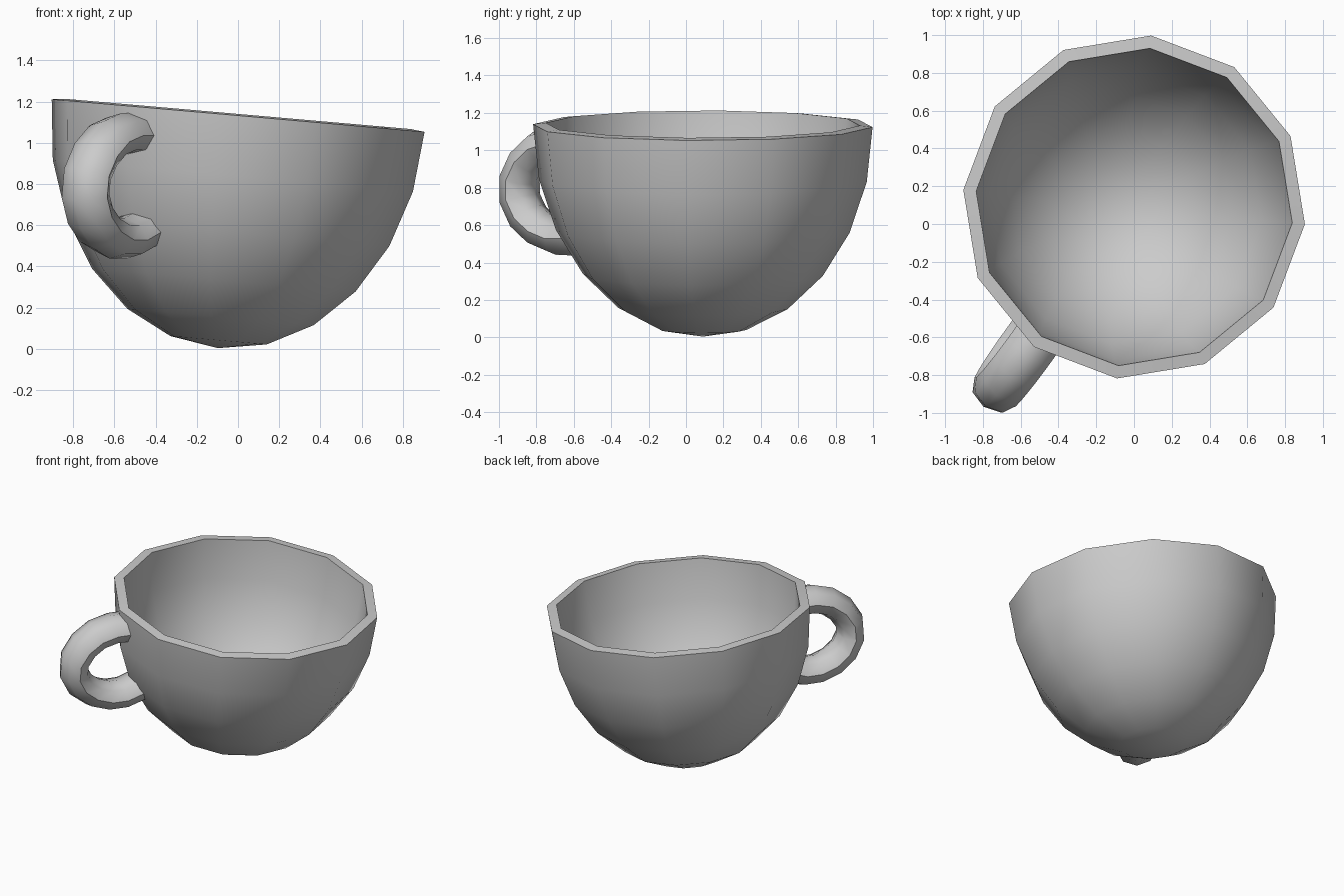
import bpy, bmesh
from math import sin, cos, pi, radians
from mathutils import Matrix, Vector

if "Cube" in bpy.data.objects:
    bpy.data.objects.remove(bpy.data.objects["Cube"])

R, H, WALL, SIDES = 0.912, 1.132, 0.068, 12
TURN = radians(-5.7)
# The whole cup leans about y, around the bottom of its bowl
LEAN = Matrix.Translation((-0.098, 0.09, 0.004)) @ Matrix.Rotation(radians(5), 4, 'Y')


def make_object(name, bm):
    bmesh.ops.remove_doubles(bm, verts=bm.verts, dist=1e-4)
    bmesh.ops.recalc_face_normals(bm, faces=bm.faces)
    mesh = bpy.data.meshes.new(name)
    bm.to_mesh(mesh)
    bm.free()
    obj = bpy.data.objects.new(name, mesh)
    bpy.context.collection.objects.link(obj)
    obj.matrix_world = LEAN
    bpy.ops.object.select_all(action='DESELECT')
    obj.select_set(True)
    bpy.context.view_layer.objects.active = obj
    bpy.ops.object.shade_smooth_by_angle(angle=radians(45))
    return obj


def bridge(bm, a, b):
    n = len(a)
    for i in range(n):
        bm.faces.new((a[i], a[(i + 1) % n], b[(i + 1) % n], b[i]))


# Bowl: lower half of a stretched sphere, with an inner wall and flat rim
outer, inner = [], []
for i in range(7):
    t = radians(15 * i)
    outer.append((R * sin(t), H * (1 - cos(t))))
    n = Vector((sin(t) / R, -cos(t) / H)).normalized()
    inner.append((max(outer[-1][0] - WALL * n.x, 0), outer[-1][1] - WALL * n.y))
inner[-1] = (R - WALL, H + 0.008)

bm = bmesh.new()
rings = [[bm.verts.new((r * cos(TURN + 2 * pi * k / SIDES),
                        r * sin(TURN + 2 * pi * k / SIDES), z)) for k in range(SIDES)]
         for r, z in outer + inner[::-1]]
for a, b in zip(rings, rings[1:]):
    bridge(bm, a, b)
make_object("bowl", bm)

# Handle: flattened tube swept along a C path (distance from axis, height)
path = [Vector(p) for p in [
    (0.855, 1.0), (0.95, 0.996), (1.06, 0.96), (1.15, 0.885), (1.205, 0.785),
    (1.205, 0.68), (1.15, 0.585), (1.06, 0.52), (0.95, 0.487), (0.84, 0.492),
    (0.735, 0.535)]]
angle = TURN + radians(240)
out = Vector((cos(angle), sin(angle), 0))
side = Vector((-sin(angle), cos(angle), 0))
up = Vector((0, 0, 1))

bm = bmesh.new()
rings = []
for i, p in enumerate(path):
    d = (path[min(i + 1, len(path) - 1)] - path[max(i - 1, 0)]).normalized()
    across = out * -d.y + up * d.x
    centre = out * p.x + up * p.y
    rings.append([bm.verts.new(centre + across * 0.1 * cos(2 * pi * k / 8)
                               + side * 0.13 * sin(2 * pi * k / 8)) for k in range(8)])
for a, b in zip(rings, rings[1:]):
    bridge(bm, a, b)
bm.faces.new(rings[0])
bm.faces.new(rings[-1])
make_object("handle", bm)
